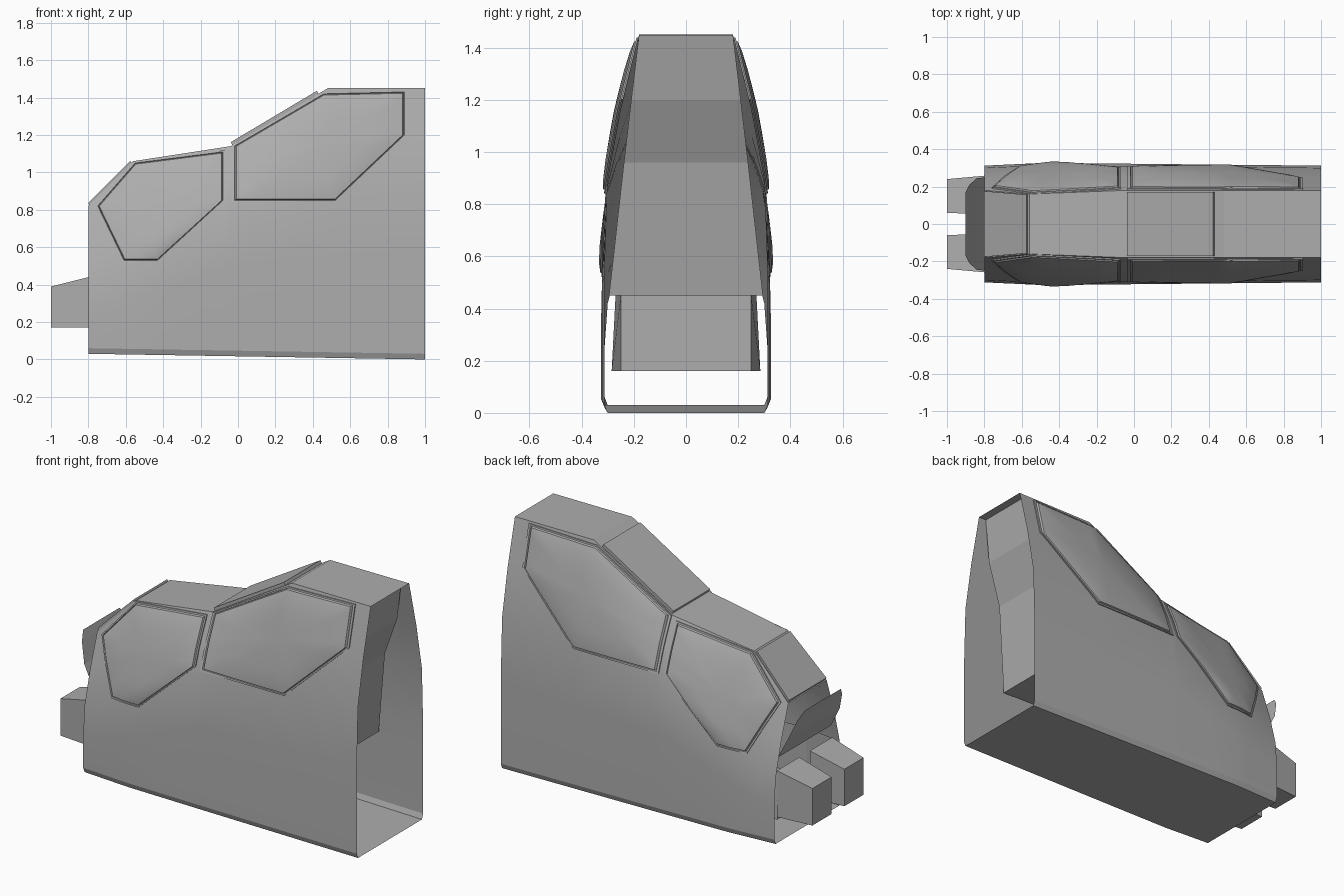
import bpy, bmesh, math
from mathutils import Vector

cube = bpy.data.objects.get("Cube")
if cube:
    bpy.data.objects.remove(cube)

grey = bpy.data.materials.new("light grey")
grey.use_nodes = True
COLOUR = (0.42, 0.42, 0.42, 1)
grey.diffuse_color = COLOUR
grey.node_tree.nodes["Principled BSDF"].inputs["Base Color"].default_value = COLOUR


def make(name, verts, faces, smooth=None):
    """Mesh object from points and faces, with consistent normals."""
    mesh = bpy.data.meshes.new(name)
    bm = bmesh.new()
    vs = [bm.verts.new(v) for v in verts]
    for f in faces:
        bm.faces.new([vs[i] for i in f])
    bmesh.ops.recalc_face_normals(bm, faces=bm.faces)
    bm.to_mesh(mesh)
    bm.free()
    ob = bpy.data.objects.new(name, mesh)
    bpy.context.collection.objects.link(ob)
    mesh.materials.append(grey)
    if smooth:
        bpy.ops.object.select_all(action='DESELECT')
        ob.select_set(True)
        bpy.context.view_layer.objects.active = ob
        bpy.ops.object.shade_smooth_by_angle(angle=math.radians(smooth))
    return ob


def lerp_table(table, t):
    """Piecewise linear lookup in a list of (key, value) pairs."""
    if t <= table[0][0]:
        return table[0][1]
    for (a, va), (b, vb) in zip(table, table[1:]):
        if t <= b:
            return va + (vb - va) * (t - a) / (b - a)
    return table[-1][1]


def strip(n_rows, n_cols):
    """Quads of a regular point grid."""
    return [(r * n_cols + c, r * n_cols + c + 1, (r + 1) * n_cols + c + 1, (r + 1) * n_cols + c)
            for r in range(n_rows - 1) for c in range(n_cols - 1)]


# Lengthwise outlines of the fuselage
ROOF = [(-0.8, 0.82), (-0.56, 1.06), (-0.04, 1.14), (0.48, 1.45), (1, 1.45)]
ROOF_HALF = [(-0.8, 0.18), (-0.56, 0.16), (-0.04, 0.18), (1, 0.18)]
SHOULDER = [(-0.8, 0.42), (-0.5, 0.55), (-0.05, 0.82), (0.5, 0.86), (1, 0.9)]
WAIST = [(-0.8, 0.312), (-0.5, 0.326), (0, 0.322), (1, 0.312)]
KEEL = [(-0.8, 0.03), (1, 0)]


def section(x):
    """Half cross-section from keel to roof as (z, y) pairs."""
    roof, half = lerp_table(ROOF, x), lerp_table(ROOF_HALF, x)
    sh, waist, keel = lerp_table(SHOULDER, x), lerp_table(WAIST, x), lerp_table(KEEL, x)
    sh_y = waist - 0.012
    mid = sh + (roof - sh) * 0.5
    return [(keel, waist - 0.012), (keel + 0.03, waist), (sh * 0.6, waist), (sh, sh_y),
            (mid, (sh_y + half) / 2 + 0.008), (roof, half)]


def side_y(x, z):
    return lerp_table(section(x), z)


# Fuselage shell, open at both ends
stations = sorted({k for t in (ROOF, SHOULDER, WAIST) for k, _ in t} | {-0.7, -0.3, 0.2, 0.75})
verts, cols = [], 0
for x in stations:
    half = section(x)
    ring = [(x, -y, z) for z, y in half] + [(x, y, z) for z, y in reversed(half)]
    ring.append(ring[0])
    cols = len(ring)
    verts += ring
shell = make("fuselage_shell", verts, strip(len(stations), cols), 20)


# Bulged side windows with a grooved rim
def window(name, outline, side):
    pts = []
    for a, b in zip(outline, outline[1:] + outline[:1]):
        a, b = Vector(a), Vector(b)
        pts += [a.lerp(b, i / 8) for i in range(8)]
    centre = sum(pts, Vector((0, 0))) / len(pts)
    rings = [(1.03, 0), (1.03, 0.007), (1.0, 0.007), (0.99, 0.001), (0.975, 0.012),
             (0.85, 0.019), (0.6, 0.024), (0.3, 0.026)]
    verts = []
    n = len(pts)
    for scale, lift in rings:
        for p in pts:
            x, z = centre + (p - centre) * scale
            z = min(z, lerp_table(ROOF, x))
            verts.append((x, side * (side_y(x, z) + lift), z))
    faces = [(r * n + i, r * n + (i + 1) % n, (r + 1) * n + (i + 1) % n, (r + 1) * n + i)
             for r in range(len(rings) - 1) for i in range(n)]
    x, z = centre
    verts.append((x, side * (side_y(x, z) + 0.026), z))
    last = (len(rings) - 1) * n
    faces += [(last + i, last + (i + 1) % n, len(verts) - 1) for i in range(n)]
    make(name, verts, faces, 25)


FRONT = [(-0.75, 0.82), (-0.55, 1.05), (-0.08, 1.11), (-0.08, 0.85), (-0.43, 0.53), (-0.61, 0.53)]
REAR = [(-0.02, 1.14), (0.46, 1.42), (0.89, 1.43), (0.89, 1.2), (0.52, 0.85), (-0.02, 0.85)]
for side, label in ((1, "left"), (-1, "right")):
    window("front_window_" + label, FRONT, side)
    window("rear_window_" + label, REAR, side)


# Raised panes lying on the roof slopes
def pane(name, x0, x1, lift, margin):
    verts = []
    for h in (0, lift):
        for x in (x0, x1):
            y = lerp_table(ROOF_HALF, x) - margin
            verts += [(x - h * 0.5, s * y, lerp_table(ROOF, x) + h) for s in (-1, 1)]
    make(name, verts, [(4, 5, 7, 6), (0, 1, 5, 4), (2, 3, 7, 6), (0, 2, 6, 4), (1, 3, 7, 5)])


pane("rear_roof_pane", -0.03, 0.43, 0.016, 0.008)
pane("windscreen", -0.795, -0.57, 0.012, 0.004)


# Sheets that run across the cabin, given as (x, z, half width) rows
def cross_sheet(name, rows):
    verts = [(x, s * y, z) for x, z, y in rows for s in (-1, 1)]
    make(name, verts, strip(len(rows), 2))


cross_sheet("rear_bulkhead", [(0.95, 1.449, 0.18), (0.9, 1.2, 0.21), (0.8, 0.96, 0.238),
                              (0.72, 0.45, 0.295)])
cross_sheet("rear_deck", [(0.72, 0.45, 0.295), (-0.1, 0.45, 0.27)])
cross_sheet("footwell_back", [(-0.1, 0.45, 0.25), (-0.1, 0.16, 0.25)])
cross_sheet("footwell_floor", [(-0.1, 0.16, 0.25), (-0.6, 0.16, 0.285), (-0.79, 0.16, 0.27)])
cross_sheet("instrument_panel", [(-0.9, 0.8, 0.17), (-0.88, 0.75, 0.21), (-0.84, 0.64, 0.245),
                                 (-0.78, 0.52, 0.25)])

# Footwell walls and tapered foot boxes in the nose
for s, label in ((1, "left"), (-1, "right")):
    make("footwell_wall_" + label,
         [(-0.1, s * 0.25, 0.45), (-0.1, s * 0.25, 0.16), (-0.6, s * 0.27, 0.45),
          (-0.6, s * 0.285, 0.16), (-0.79, s * 0.26, 0.44), (-0.79, s * 0.27, 0.16)],
         strip(3, 2))
    corners = [(-1, s * y, z) for z in (0.17, 0.39) for y in (0.06, 0.24)]
    corners += [(-0.78, s * y, z) for z in (0.17, 0.445) for y in (0.05, 0.26)]
    make("foot_box_" + label, corners,
         [(0, 1, 3, 2), (0, 1, 5, 4), (2, 3, 7, 6), (0, 2, 6, 4), (1, 3, 7, 5)])
